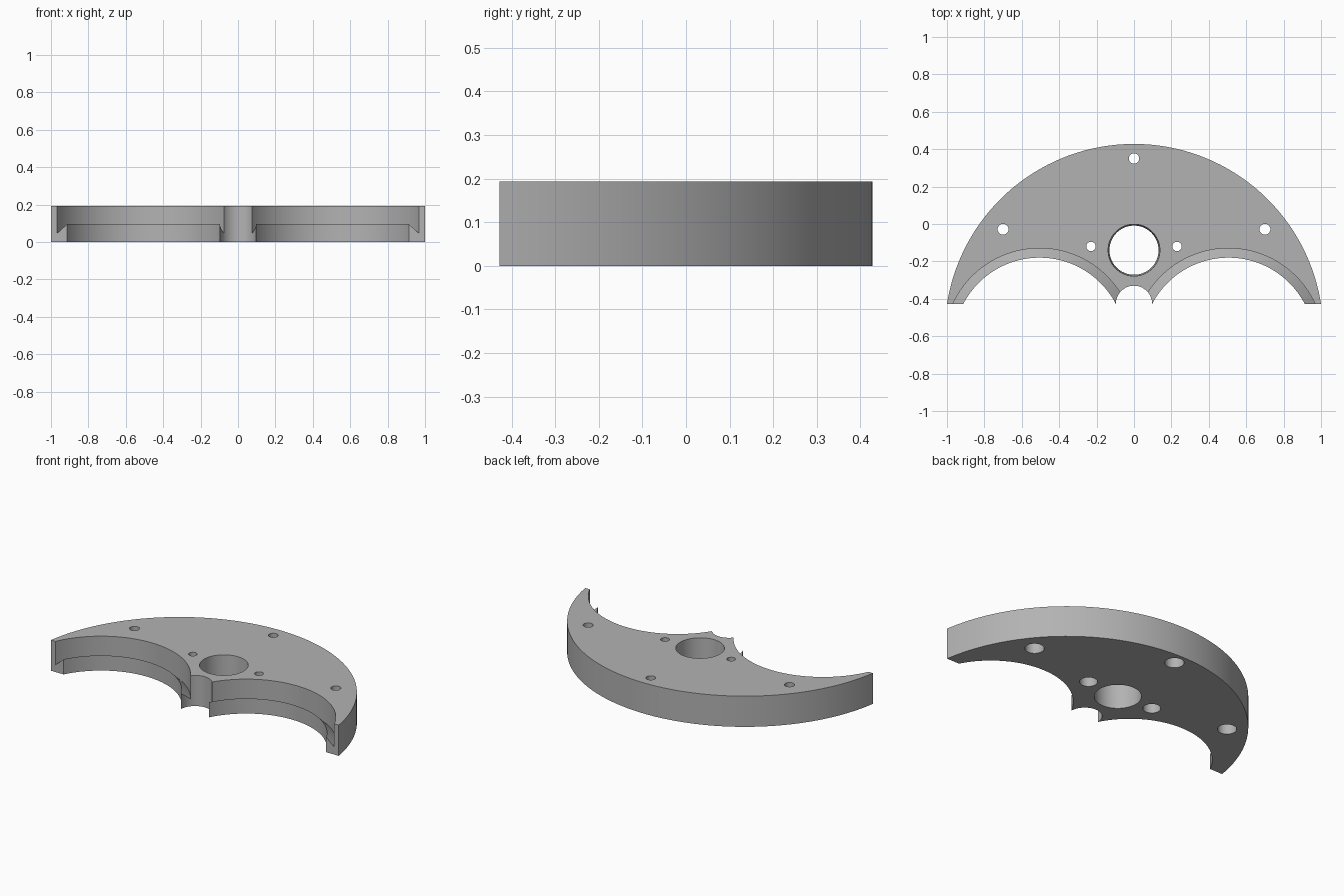
import bpy
import bmesh
from math import asin, cos, sin, pi, radians

HEIGHT = 0.193
HALF_DEPTH = 0.428
OUTER_R = 1.012
OUTER_Y = HALF_DEPTH - OUTER_R

if "Cube" in bpy.data.objects:
    bpy.data.objects.remove(bpy.data.objects["Cube"], do_unlink=True)

grey = bpy.data.materials.new("plain grey")
grey.use_nodes = True
grey.diffuse_color = (0.45, 0.45, 0.45, 1)
grey.node_tree.nodes["Principled BSDF"].inputs["Base Color"].default_value = grey.diffuse_color


def add_object(name, bm):
    bmesh.ops.recalc_face_normals(bm, faces=bm.faces)
    mesh = bpy.data.meshes.new(name)
    bm.to_mesh(mesh)
    bm.free()
    mesh.materials.append(grey)
    obj = bpy.data.objects.new(name, mesh)
    bpy.context.collection.objects.link(obj)
    return obj


def turned_cutter(name, x, y, profile, sides):
    """Closed solid of revolution from (radius, z) pairs."""
    bm = bmesh.new()
    rings = [[bm.verts.new((x + r * cos(2 * pi * i / sides),
                            y + r * sin(2 * pi * i / sides), z))
              for i in range(sides)] for r, z in profile]
    for low, high in zip(rings, rings[1:]):
        for i in range(sides):
            j = (i + 1) % sides
            bm.faces.new((low[i], low[j], high[j], high[i]))
    bm.faces.new(rings[0])
    bm.faces.new(rings[-1])
    return add_object(name, bm)


# Plate: circular segment with a flat front chord
bm = bmesh.new()
start = asin((-HALF_DEPTH - OUTER_Y) / OUTER_R)
steps = 96
arc = [start + (pi - 2 * start) * i / steps for i in range(steps + 1)]
base = bm.faces.new([bm.verts.new((OUTER_R * cos(a), OUTER_Y + OUTER_R * sin(a), 0))
                     for a in arc])
top = bmesh.ops.extrude_face_region(bm, geom=[base])["geom"]
bmesh.ops.translate(bm, vec=(0, 0, HEIGHT),
                    verts=[v for v in top if isinstance(v, bmesh.types.BMVert)])
plate = add_object("crescent_plate", bm)

# Tapered centre bore and the small front notch
cutters = [
    turned_cutter("bore_cutter", 0, -0.14,
                  [(0.131, -0.01), (0.139, HEIGHT + 0.01)], 64),
    turned_cutter("notch_cutter", 0, -0.427,
                  [(0.097, -0.1), (0.097, 0.3)], 64),
]

# Round pockets with an undercut, sloping ledge
pocket = [(0.46, -0.1), (0.46, 0.095), (0.51, 0.045), (0.51, 0.3)]
for side in (-1, 1):
    cutters.append(turned_cutter("pocket_cutter", side * 0.505, -0.64, pocket, 128))

# Screw holes, counterbored from below
holes = [(0, 0.35, 0.028, 0.054)]
for side in (-1, 1):
    holes += [(side * 0.7, -0.028, 0.029, 0.054), (side * 0.23, -0.12, 0.025, 0.05)]
for x, y, r, wide in holes:
    cutters.append(turned_cutter("screw_hole_cutter", x, y,
                                 [(wide, -0.1), (wide, 0.1), (r, 0.1), (r, 0.3)], 32))

# Cut everything out of the plate, then drop the cutters
for cutter in cutters:
    mod = plate.modifiers.new(cutter.name, "BOOLEAN")
    mod.operation = "DIFFERENCE"
    mod.solver = "EXACT"
    mod.object = cutter
bpy.ops.object.select_all(action="DESELECT")
plate.select_set(True)
bpy.context.view_layer.objects.active = plate
for mod in list(plate.modifiers):
    bpy.ops.object.modifier_apply(modifier=mod.name)
for cutter in cutters:
    bpy.data.objects.remove(cutter, do_unlink=True)

bpy.ops.object.shade_smooth_by_angle(angle=radians(30))
